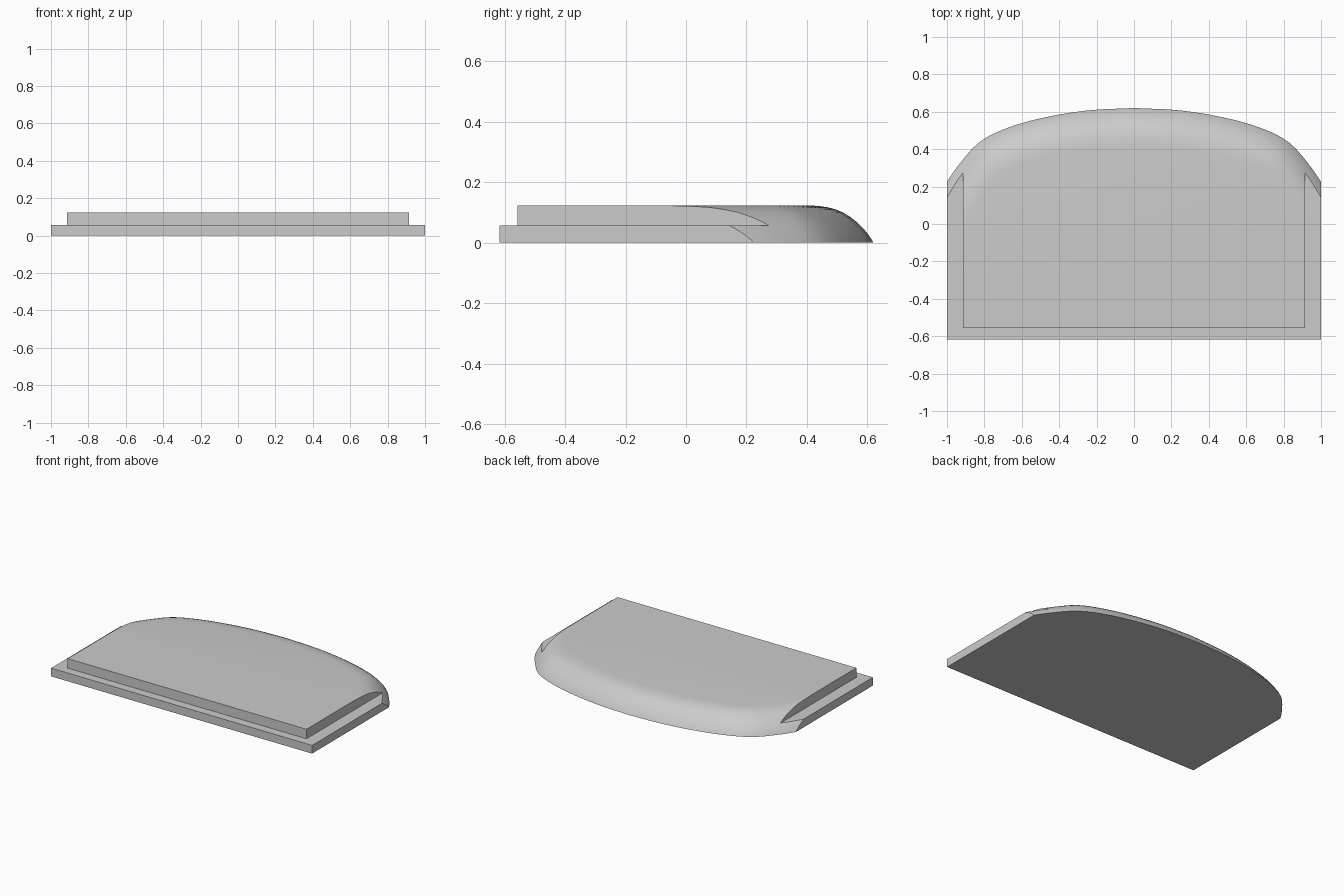
import bpy
import bmesh
from mathutils import Vector
from mathutils.geometry import interpolate_bezier

if "Cube" in bpy.data.objects:
    bpy.data.objects.remove(bpy.data.objects["Cube"])

grey = bpy.data.materials.new("plain grey")
grey.use_nodes = True
colour = (0.6, 0.6, 0.6, 1)
grey.diffuse_color = colour
grey.node_tree.nodes["Principled BSDF"].inputs["Base Color"].default_value = colour


def add_object(name, bm):
    bmesh.ops.recalc_face_normals(bm, faces=bm.faces)
    mesh = bpy.data.meshes.new(name)
    bm.to_mesh(mesh)
    bm.free()
    mesh.materials.append(grey)
    obj = bpy.data.objects.new(name, mesh)
    bpy.context.collection.objects.link(obj)
    return obj


def box(name, low, high):
    low, high = Vector(low), Vector(high)
    bm = bmesh.new()
    bmesh.ops.create_cube(bm, size=1)
    for v in bm.verts:
        v.co = (low + high) / 2 + v.co * (high - low)
    return add_object(name, bm)


def smooth_path(points, steps):
    """Curve through the points with tangents taken from their neighbours."""
    pts = [Vector(p) for p in points]
    tangents = [(pts[min(i + 1, len(pts) - 1)] - pts[max(i - 1, 0)]).normalized()
                for i in range(len(pts))]
    path = [pts[0]]
    for i in range(len(pts) - 1):
        reach = (pts[i + 1] - pts[i]).length / 3
        path += interpolate_bezier(pts[i], pts[i] + tangents[i] * reach,
                                   pts[i + 1] - tangents[i + 1] * reach,
                                   pts[i + 1], steps + 1)[1:]
    return path


# Bowed outline of the back, from the middle round to the right-hand end
half = smooth_path([(0, 0.62), (0.25, 0.607), (0.5, 0.565), (0.7, 0.505),
                    (0.83, 0.435), (0.93, 0.325), (1, 0.225), (1.07, 0.1),
                    (1.115, -0.06), (1.13, -0.3), (1.13, -0.8)], 3)
outline = [Vector((-p.x, p.y)) for p in reversed(half[1:])] + half

# Rounded edge: inset from the outline, height
edge = smooth_path([(0, 0), (0.016, 0.026), (0.052, 0.066), (0.1, 0.1),
                    (0.15, 0.117), (0.2, 0.123)], 2)

# Full rounded slab, one ring of vertices per edge step
bm = bmesh.new()
rings = []
for inset, z in edge:
    ring = []
    for i, p in enumerate(outline):
        along = outline[min(i + 1, len(outline) - 1)] - outline[max(i - 1, 0)]
        along.normalize()
        q = p + Vector((along.y, -along.x)) * inset
        ring.append(bm.verts.new((q.x, q.y, z)))
    rings.append(ring)
for low, high in zip(rings, rings[1:]):
    for i in range(len(outline) - 1):
        bm.faces.new((low[i], low[i + 1], high[i + 1], high[i]))
bm.faces.new(rings[0])
bm.faces.new(rings[-1])
bm.faces.new([r[0] for r in rings] + [r[-1] for r in reversed(rings)])
slab = add_object("stepped_slab", bm)

# Trim to the straight sides and front, then cut the step around them
cutters = [
    (box("trim_block", (-1, -0.617, -0.2), (1, 1, 0.4)), "INTERSECT"),
    (box("left_step", (0.915, -1, 0.057), (1.4, 1, 0.4)), "DIFFERENCE"),
    (box("right_step", (-1.4, -1, 0.057), (-0.915, 1, 0.4)), "DIFFERENCE"),
    (box("front_step", (-1.3, -1.1, 0.057), (1.3, -0.557, 0.45)), "DIFFERENCE"),
]
bpy.context.view_layer.objects.active = slab
slab.select_set(True)
for cutter, operation in cutters:
    mod = slab.modifiers.new(cutter.name, "BOOLEAN")
    mod.operation = operation
    mod.solver = "EXACT"
    mod.object = cutter
    bpy.ops.object.modifier_apply(modifier=mod.name)
    bpy.data.objects.remove(cutter)

bpy.ops.object.shade_smooth_by_angle(angle=0.5)
